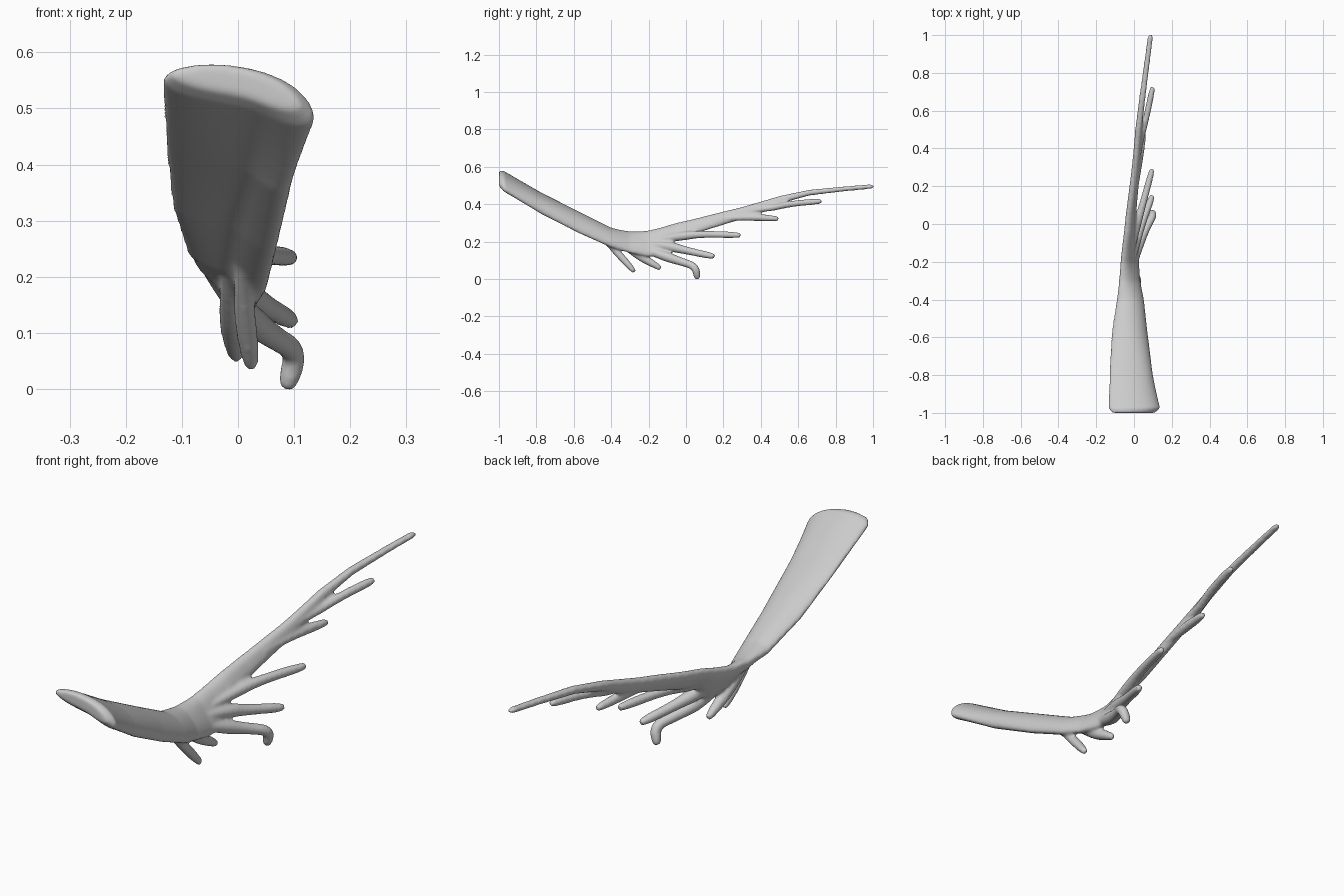
import bpy, bmesh, math
from mathutils import Vector

# Blade and beam sections: y, upper edge (x,z), fold (x,z), lower edge (x,z), half thickness
SECTIONS = [
    (-1.00, (-.118, .562), (.02, .552), (.110, .502), .024),
    (-.975, (-.136, .552), (.05, .540), (.136, .475), .036),
    (-.78, (-.131, .446), (.05, .425), (.086, .352), .033),
    (-.57, (-.118, .328), (.010, .333), (.064, .245), .032),
    (-.40, (-.092, .250), (-.005, .246), (.046, .170), .030),
    (-.30, (-.078, .245), (-.025, .215), (.028, .140), .027),
    (-.20, (-.064, .258), (-.030, .200), (.022, .120), .025),
    (-.13, (-.056, .276), (-.025, .215), (.018, .120), .024),
    (-.05, (-.048, .298), (-.022, .260), (.004, .215), .021),
    (0.05, (-.036, .322), (-.016, .285), (.004, .243), .020),
    (0.20, (-.014, .360), (0, .327), (.014, .290), .020),
    (0.30, (0, .385), (.010, .353), (.022, .320), .019),
    (0.40, (.010, .414), (.018, .387), (.027, .352), .018),
    (0.50, (.018, .443), (.024, .425), (.031, .402), .017),
    (0.66, (.040, .477), (.043, .463), (.046, .446), .016),
    (0.85, (.066, .495), (.068, .483), (.070, .469), .015),
    (0.985, (.085, .506), (.086, .494), (.087, .482), .014),
    (1.003, (.087, .501), (.088, .494), (.089, .487), .008),
]

# Tines: (x, y, z, radius) along each path, starting inside the beam
TINES = [
    [(.014, .27, .360, .008), (.028, .42, .371, .018), (.065, .56, .403, .017), (.099, .725, .416, .017)],
    [(.008, .15, .318, .008), (.025, .32, .333, .021), (.052, .495, .322, .017)],
    [(-.022, -.20, .205, .010), (0, -.05, .226, .027), (.04, .08, .241, .019), (.097, .292, .234, .018)],
    [(-.020, -.25, .195, .010), (.005, -.10, .178, .030), (.045, .01, .150, .020), (.098, .152, .120, .019)],
    [(-.012, -.27, .175, .010), (.015, -.13, .128, .030), (.06, -.03, .094, .022), (.105, .050, .068, .021), (.086, .062, .000, .020)],
    [(-.022, -.37, .200, .008), (-.012, -.27, .136, .027), (-.003, -.135, .056, .018)],
    [(.005, -.47, .240, .008), (.010, -.37, .145, .022), (.024, -.275, .038, .017)],
]


def beam():
    bm = bmesh.new()
    n, w, rings = 16, 2.2, []
    for y, a, m, b, h in SECTIONS:
        a, m, b = Vector(a), Vector(m), Vector(b)
        mids = []
        for i in range(n + 1):
            # rational curve gives a firm fold at m
            u = (1 - math.cos(math.pi * i / n)) / 2
            k = (1 - u) ** 2, w * 2 * u * (1 - u), u * u
            mids.append((u, (a * k[0] + m * k[1] + b * k[2]) / sum(k)))
        top, low = [], []
        for i, (u, p) in enumerate(mids):
            t = mids[min(i + 1, n)][1] - mids[max(i - 1, 0)][1]
            off = Vector((-t.y, t.x)).normalized() * h * max(0, 1 - abs(2 * u - 1) ** 5) ** .5
            top.append(p + off)
            low.append(p - off)
        rings.append([bm.verts.new((p.x, y, p.y)) for p in top + low[-2:0:-1]])
    for r, s in zip(rings, rings[1:]):
        for i in range(len(r)):
            j = (i + 1) % len(r)
            bm.faces.new((r[i], r[j], s[j], s[i]))
    bm.faces.new(rings[0])
    bm.faces.new(rings[-1])
    bmesh.ops.recalc_face_normals(bm, faces=bm.faces)
    me = bpy.data.meshes.new("antler")
    bm.to_mesh(me)
    bm.free()
    ob = bpy.data.objects.new("antler", me)
    bpy.context.collection.objects.link(ob)
    return ob


def tine(path):
    cu = bpy.data.curves.new("tine", 'CURVE')
    cu.dimensions, cu.bevel_depth, cu.use_fill_caps = '3D', 1, True
    cu.bevel_resolution = 4
    # rounded tip: one short, thinner end point
    d = (Vector(path[-1][:3]) - Vector(path[-2][:3])).normalized()
    tip = Vector(path[-1][:3])
    pts = path[:-1] + [(*(tip - d * .012), path[-1][3]), (*tip, path[-1][3] * .6)]
    sp = cu.splines.new('NURBS')
    sp.points.add(len(pts) - 1)
    for q, p in zip(sp.points, pts):
        q.co, q.radius = (*p[:3], 1), p[3]
    sp.order_u, sp.use_endpoint_u, sp.resolution_u = 3, True, 10
    ob = bpy.data.objects.new("tine", cu)
    bpy.context.collection.objects.link(ob)
    return ob


# Join beam and tines, then fuse into one smooth skin
antler = beam()
parts = [tine(p) for p in TINES]
bpy.ops.object.select_all(action='DESELECT')
for o in parts:
    o.select_set(True)
bpy.context.view_layer.objects.active = parts[0]
bpy.ops.object.convert(target='MESH')
antler.select_set(True)
bpy.context.view_layer.objects.active = antler
bpy.ops.object.join()

fuse = antler.modifiers.new("fuse", 'REMESH')
fuse.mode, fuse.voxel_size, fuse.use_smooth_shade = 'VOXEL', .006, True
soft = antler.modifiers.new("soften", 'SMOOTH')
soft.factor, soft.iterations = .5, 10
